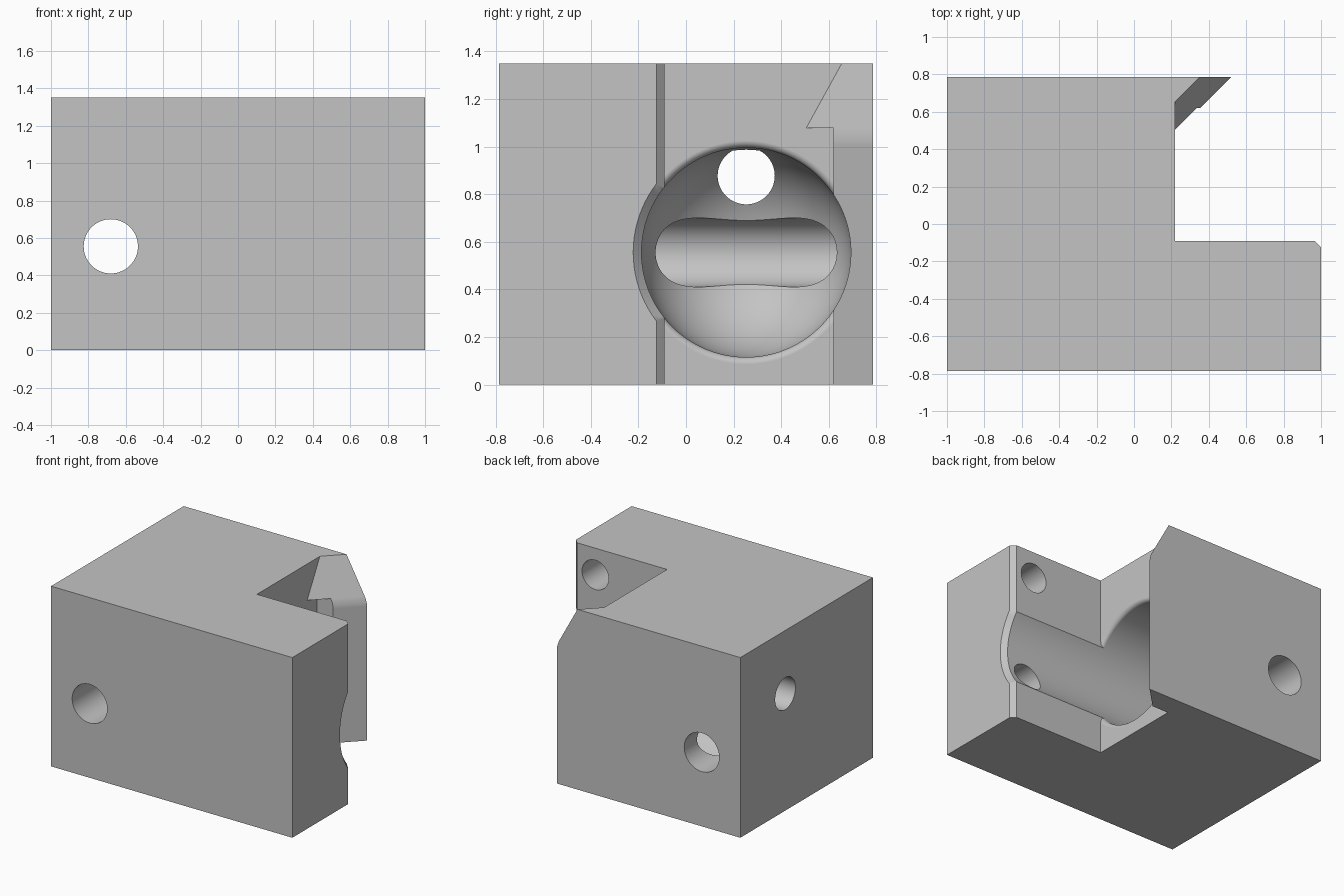
import bpy, bmesh
from math import pi, sin, cos
from mathutils import Matrix, Vector

if "Cube" in bpy.data.objects:
    bpy.data.objects.remove(bpy.data.objects["Cube"])

H = 1.35                # block height
WALL, LIP = 0.22, 0.62  # pocket wall x, lip face y
BORE = Vector((0, 0.253, 0.555))
R = 0.44

grey = bpy.data.materials.new("plain grey")
grey.use_nodes = True
color = (0.55, 0.55, 0.55, 1)
grey.diffuse_color = color
grey.node_tree.nodes["Principled BSDF"].inputs["Base Color"].default_value = color


def make(name, bm):
    bmesh.ops.remove_doubles(bm, verts=bm.verts, dist=1e-5)
    bmesh.ops.recalc_face_normals(bm, faces=bm.faces)
    mesh = bpy.data.meshes.new(name)
    bm.to_mesh(mesh)
    bm.free()
    mesh.materials.append(grey)
    obj = bpy.data.objects.new(name, mesh)
    bpy.context.collection.objects.link(obj)
    return obj


def prism(points, direction):
    bm = bmesh.new()
    face = bm.faces.new([bm.verts.new(p) for p in points])
    ext = bmesh.ops.extrude_face_region(bm, geom=[face], use_keep_orig=True)
    verts = [g for g in ext["geom"] if isinstance(g, bmesh.types.BMVert)]
    bmesh.ops.translate(bm, verts=verts, vec=direction)
    return bm


def lathe(profile, steps=96):
    """Revolve (x, radius) points about the bore axis."""
    bm = bmesh.new()
    verts = [bm.verts.new(BORE + Vector((x, 0, r))) for x, r in profile]
    edges = [bm.edges.new(pair) for pair in zip(verts, verts[1:])]
    bmesh.ops.spin(bm, geom=verts + edges, cent=BORE, axis=(1, 0, 0),
                   angle=2 * pi, steps=steps)
    bmesh.ops.remove_doubles(bm, verts=bm.verts, dist=1e-5)
    return bm


def rod(axis, center, radius, length):
    bm = bmesh.new()
    turn = Matrix.Rotation(pi / 2, 4, "Y" if axis == "x" else "X")
    bmesh.ops.create_cone(bm, cap_ends=True, segments=64, radius1=radius,
                          radius2=radius, depth=length,
                          matrix=Matrix.Translation(center) @ turn)
    return bm


def trim(bm, point, normal):
    """Keep the side the normal points away from."""
    cut = bmesh.ops.bisect_plane(bm, geom=bm.verts[:] + bm.edges[:] + bm.faces[:],
                                 plane_co=point, plane_no=normal, clear_outer=True)
    edges = [g for g in cut["geom_cut"] if isinstance(g, bmesh.types.BMEdge)]
    bmesh.ops.holes_fill(bm, edges=edges, sides=0)


# Block with open pocket, edge chamfer and angled lip
outline = [(-1, -0.785), (1, -0.785), (1, -0.125), (0.965, -0.09), (WALL, -0.09),
           (WALL, LIP), (0.355, LIP), (0.52, 0.785), (-1, 0.785)]
block = make("block", prism([(x, y, 0) for x, y in outline], (0, 0, H)))

# Round-ended bore with a flared end
dome = [(-0.315 - R * cos(a), R * sin(a)) for a in [i * pi / 48 for i in range(25)]]
cutters = [make("bore_cutter", lathe(dome + [(0.965, R), (1.05, R + 0.085), (1.05, 0)]))]

# Rounded mouth of the bore on the pocket wall
f = 0.03
arc = [(WALL - f + f * sin(a), R + f - f * cos(a)) for a in [i * pi / 12 for i in range(7)]]
mouth = lathe([(0.1, 0), (0.1, R - 0.01), (WALL - f, R - 0.01)] + arc
              + [(WALL + 0.04, R + f), (WALL + 0.04, 0)])
trim(mouth, (0, -0.09, 0), (0, -1, 0))
trim(mouth, (0, LIP, 0), (0, 1, 0))
cutters.append(make("mouth_cutter", mouth))

# Sloped top of the lip, softly bent into its face
slope = [(0.1, 0.89), (-0.1804, 0.89), (-0.1886, 1.0265), (-0.1935, 1.0524),
         (-0.2014, 1.0773), (-0.366, 1.5), (0.1, 1.5)]
k = 0.5 ** 0.5
lip = prism([((0.2 + u) * k, (0.2 - u) * k, z) for u, z in slope], (1, 1, 0))
trim(lip, (WALL, 0, 0), (-1, 0, 0))
cutters.append(make("lip_cutter", lip))

# Cross hole, end hole and two blind holes
cutters.append(make("cross_hole_cutter", rod("y", (-0.68, 0, 0.555), 0.145, 2)))
cutters.append(make("end_hole_cutter", rod("x", (-0.8, 0.253, 0.877), 0.12, 0.8)))
for z in (1.15, 0.4):
    cutters.append(make("blind_hole_cutter", rod("y", (0.815, -0.25, z), 0.11, 0.6)))

for cutter in cutters:
    mod = block.modifiers.new(cutter.name, "BOOLEAN")
    mod.operation = "DIFFERENCE"
    mod.solver = "EXACT"
    mod.object = cutter

# Bake the cuts, then remove the cutters
bpy.context.view_layer.objects.active = block
block.select_set(True)
for mod in list(block.modifiers):
    bpy.ops.object.modifier_apply(modifier=mod.name)
for cutter in cutters:
    bpy.data.objects.remove(cutter)
for other in bpy.context.selected_objects:
    other.select_set(other == block)
bpy.ops.object.shade_smooth_by_angle(angle=pi / 6)
weighted = block.modifiers.new("even_shading", "WEIGHTED_NORMAL")
weighted.keep_sharp = True
